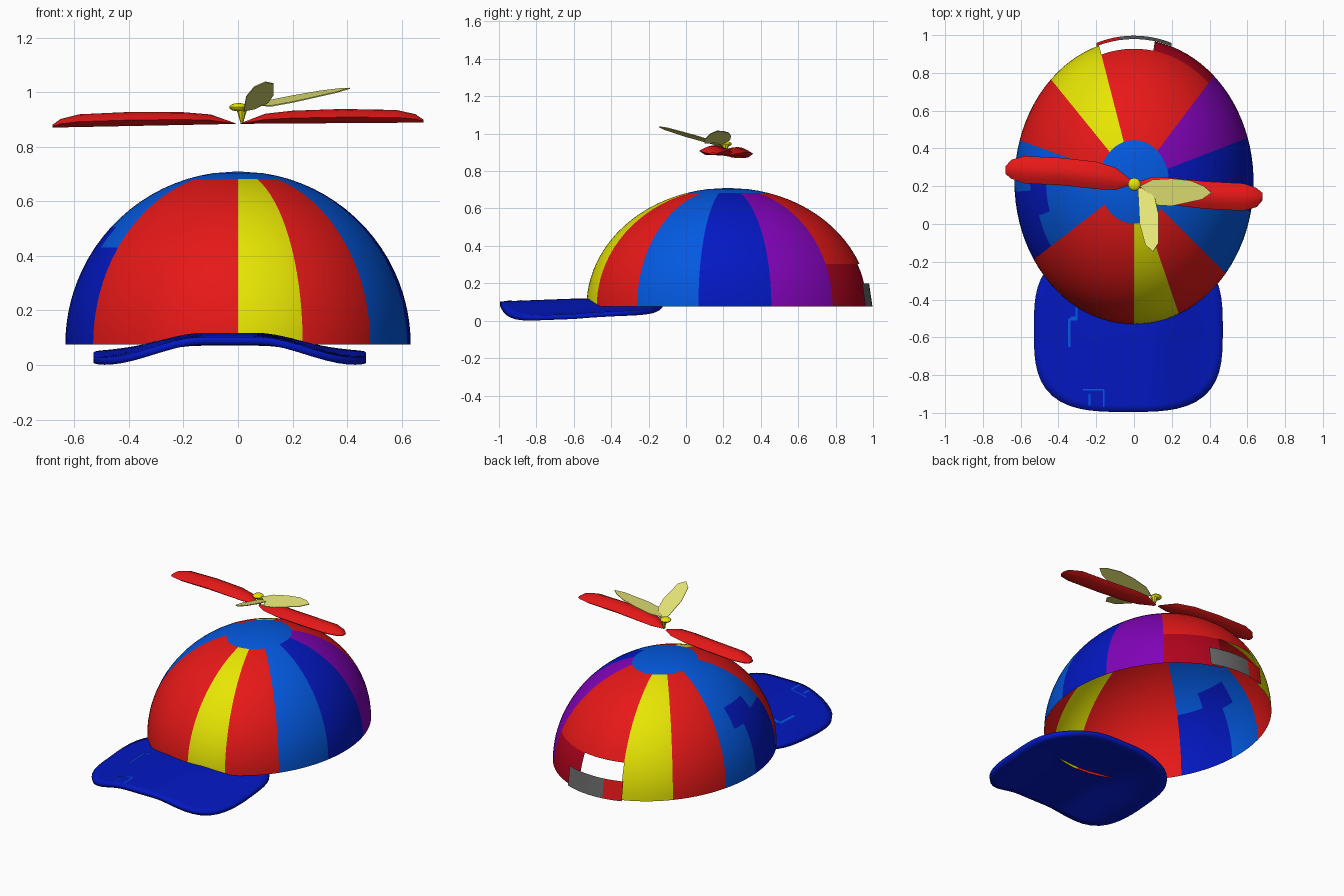
import bpy, bmesh
from math import sin, cos, pi, radians

cube = bpy.data.objects.get("Cube")
if cube:
    bpy.data.objects.remove(cube)


def material(name, rgb):
    m = bpy.data.materials.new(name)
    m.use_nodes = True
    m.diffuse_color = (*rgb, 1)
    m.node_tree.nodes["Principled BSDF"].inputs["Base Color"].default_value = (*rgb, 1)
    return m


COLOURS = {
    "red": (0.8, 0.009, 0.009),
    "yellow": (0.8, 0.79, 0.001),
    "light_blue": (0.001, 0.1, 0.75),
    "dark_blue": (0.001, 0.009, 0.54),
    "purple": (0.22, 0.001, 0.48),
    "crimson": (0.43, 0.001, 0.012),
    "pale_yellow": (0.8, 0.8, 0.19),
    "grey": (0.14, 0.14, 0.14),
}
MATS = {n: material(n, c) for n, c in COLOURS.items()}


def finish(bm, name, colours, smooth=40):
    """Turn a bmesh into a linked object with the named colours."""
    me = bpy.data.meshes.new(name)
    bm.to_mesh(me)
    bm.free()
    ob = bpy.data.objects.new(name, me)
    bpy.context.collection.objects.link(ob)
    for c in colours:
        me.materials.append(MATS[c])
    if smooth:
        bpy.ops.object.select_all(action="DESELECT")
        ob.select_set(True)
        bpy.context.view_layer.objects.active = ob
        bpy.ops.object.shade_smooth_by_angle(angle=radians(smooth))
    return ob


def steps(a, b, n):
    return [a + (b - a) * i / n for i in range(n)]


def skin(bm, rows, index=lambda i, j: 0):
    """Quads between rows of points; index gives the colour, None leaves a hole."""
    vs = [[bm.verts.new(p) for p in row] for row in rows]
    for i in range(len(vs) - 1):
        for j in range(len(vs[i]) - 1):
            k = index(i, j)
            if k is not None:
                f = bm.faces.new((vs[i][j], vs[i + 1][j], vs[i + 1][j + 1], vs[i][j + 1]))
                f.material_index = k


# Crown: half ellipsoid, panels run round from the front towards +x
RX, RY, RZ, CY, BASE = 0.633, 0.755, 0.635, 0.223, 0.075
CAP, MID, LOW = 17, 56, 69          # polar angles where colours change
PANELS = [(0, "yellow"), (22, "red"), (50, "light_blue"), (78, "dark_blue"),
          (108, "purple"), (138, "red"), (170, "red"), (197, "yellow"),
          (224, "red"), (253, "light_blue"), (274, "dark_blue"), (303, "red")]
names = list(COLOURS)
turns, column_panel = [], []
for p, (start, colour) in enumerate(PANELS):
    end = PANELS[p + 1][0] if p + 1 < len(PANELS) else 360
    n = round((end - start) / 4)
    turns += steps(start, end, n)
    column_panel += [p] * n
turns.append(360)
polar = [0.01] + steps(CAP / 2, CAP, 2) + steps(CAP, MID, 9) + steps(MID, LOW, 3) + steps(LOW, 90, 6) + [90]


def crown_point(a, t):
    a, t = radians(a), radians(t)
    return (RX * sin(a) * sin(t), CY - RY * sin(a) * cos(t), BASE + RZ * cos(a))


def crown_colour(i, j):
    a = (polar[i] + polar[i + 1]) / 2
    start, colour = PANELS[column_panel[j]]
    if a < CAP or (start == 274 and a < MID - (8 if turns[j] < 284 else 0)):
        colour = "light_blue"
    elif start == 170 and a > LOW:
        return None                  # opening at the back
    elif start == 138 and a > LOW:
        colour = "crimson"
    elif start == 253 and turns[j] > 264 and MID - 8 < a < MID + 4:
        colour = "dark_blue"         # patch spilling over the seam
    return names.index(colour)


bm = bmesh.new()
skin(bm, [[crown_point(a, t) for t in turns] for a in polar], crown_colour)
bmesh.ops.remove_doubles(bm, verts=bm.verts, dist=0.0008)
finish(bm, "crown", names, 60)

# Strap across the back opening, leaning in at the top
strap_turns = steps(162, 187, 8) + steps(187, 198, 4) + [198]
bm = bmesh.new()
skin(bm, [[(0.64 * sin(radians(t)), CY - ry * cos(radians(t)), z) for t in strap_turns]
          for ry, z in ((0.756, 0.2), (0.774, BASE))], lambda i, j: int(j >= 8))
finish(bm, "back_strap", ["grey", "red"])


# Brim: rounded sheet, arched across its width
def brim_height(x, y):
    u = min(max((abs(x + 0.03) - 0.1) / 0.38, 0), 1)
    drop = u * u * (3 - 2 * u)
    back = min(max((y + 0.6) / 0.45, 0), 1)
    front = min(max((-0.6 - y) / 0.4, 0), 1)
    return 0.118 - 0.015 * front - drop * (0.082 - 0.04 * back) - 0.02 * back * back


def brim_point(r, a):
    c, s = cos(a), sin(a)
    k = r / (abs(c) ** 3.2 + abs(s) ** 3.2) ** (1 / 3.2)
    x, y = 0.5 * k * c - 0.03, -0.56 + 0.435 * k * s
    return (x, y, brim_height(x, y))


bm = bmesh.new()
skin(bm, [[brim_point(r / 12, 2 * pi * i / 64) for i in range(65)] for r in range(13)])
bmesh.ops.remove_doubles(bm, verts=bm.verts, dist=0.0005)
bmesh.ops.recalc_face_normals(bm, faces=bm.faces)
if sum(f.normal.z for f in bm.faces) < 0:
    bmesh.ops.reverse_faces(bm, faces=bm.faces)
brim = finish(bm, "brim", ["dark_blue"])
solid = brim.modifiers.new("thickness", "SOLIDIFY")
solid.thickness = 0.027
solid.offset = -1

# Light flecks lying on the brim: (x0, x1, y0, y1)
FLECKS = [(-0.35, -0.335, -0.65, -0.5), (-0.335, -0.3, -0.51, -0.49), (-0.31, -0.3, -0.49, -0.43),
          (-0.27, -0.16, -0.882, -0.874), (-0.165, -0.155, -0.97, -0.88), (-0.24, -0.23, -0.96, -0.9)]
bm = bmesh.new()
for x0, x1, y0, y1 in FLECKS:
    skin(bm, [[(x, y, brim_height(x, y) + 0.003) for x in steps(x0, x1, 4) + [x1]]
              for y in steps(y1, y0, 4) + [y0]])
finish(bm, "brim_flecks", ["light_blue"])

# Large blades: stations are (x, front y, back y, rise)
STATIONS = [(0.01, 0.2, 0.22, 0.05), (0.1, 0.13, 0.25, 0.7), (0.2, 0.1, 0.245, 0.9),
            (0.38, 0.08, 0.225, 1), (0.58, 0.07, 0.215, 0.9), (0.65, 0.09, 0.19, 0.6),
            (0.68, 0.125, 0.165, 0.2)]


def large_blade(name, side, sag):
    """Domed top over a narrower flat underside; side -1 is a half turn about the hub."""
    rows = []
    for x, y0, y1, rise in STATIONS:
        ring = [(k / 6, 0.022 + 0.03 * sin(pi * k / 6)) for k in range(7)]
        ring += [(0.8, 0), (0.2, 0), ring[0]]
        rows.append([(side * x, 0.215 + side * (y0 + (y1 - y0) * s - 0.215),
                      0.884 + sag * x + rise * h) for s, h in ring])
    bm = bmesh.new()
    skin(bm, rows)
    bmesh.ops.remove_doubles(bm, verts=bm.verts, dist=0.0001)
    bmesh.ops.holes_fill(bm, edges=bm.edges)
    bmesh.ops.recalc_face_normals(bm, faces=bm.faces)
    finish(bm, name, ["red"])


large_blade("left_large_blade", 1, 0.007)
large_blade("right_large_blade", -1, -0.02)


# Small flat blades from a plan outline and a slope
def small_blade(name, outline, height):
    bm = bmesh.new()
    bm.faces.new([bm.verts.new((x, y, height(x, y))) for x, y in outline])
    bmesh.ops.recalc_face_normals(bm, faces=bm.faces)
    for f in bm.faces:
        if f.normal.z < 0:
            f.normal_flip()
    ob = finish(bm, name, ["pale_yellow"], 0)
    ob.modifiers.new("thickness", "SOLIDIFY").thickness = 0.004


small_blade("side_small_blade",
            [(0.03, 0.2), (0.1, 0.235), (0.2, 0.24), (0.3, 0.23), (0.37, 0.2), (0.41, 0.165),
             (0.36, 0.13), (0.2, 0.095), (0.12, 0.1), (0.09, 0.15)],
            lambda x, y: 0.945 + 0.19 * (x - 0.03) + 0.16 * (y - 0.17))
small_blade("front_small_blade",
            [(0.02, 0.19), (0.03, 0), (0.06, -0.11), (0.1, -0.145), (0.13, -0.1),
             (0.13, 0.05), (0.11, 0.14), (0.06, 0.19)],
            lambda x, y: 0.945 + 0.27 * (0.19 - y) + 0.2 * (x - 0.08))

# Hub: small knob with a tapered pin below
bm = bmesh.new()
bmesh.ops.create_uvsphere(bm, u_segments=12, v_segments=8, radius=0.034)
for v in bm.verts:
    v.co.z = v.co.z * 0.45 + 0.945
pin = bmesh.ops.create_cone(bm, cap_ends=True, segments=8, radius1=0.004, radius2=0.02, depth=0.055)
for v in pin["verts"]:
    v.co.x += 0.012
    v.co.z += 0.912
bmesh.ops.translate(bm, verts=bm.verts, vec=(0.002, 0.21, 0))
finish(bm, "hub", ["yellow"])
